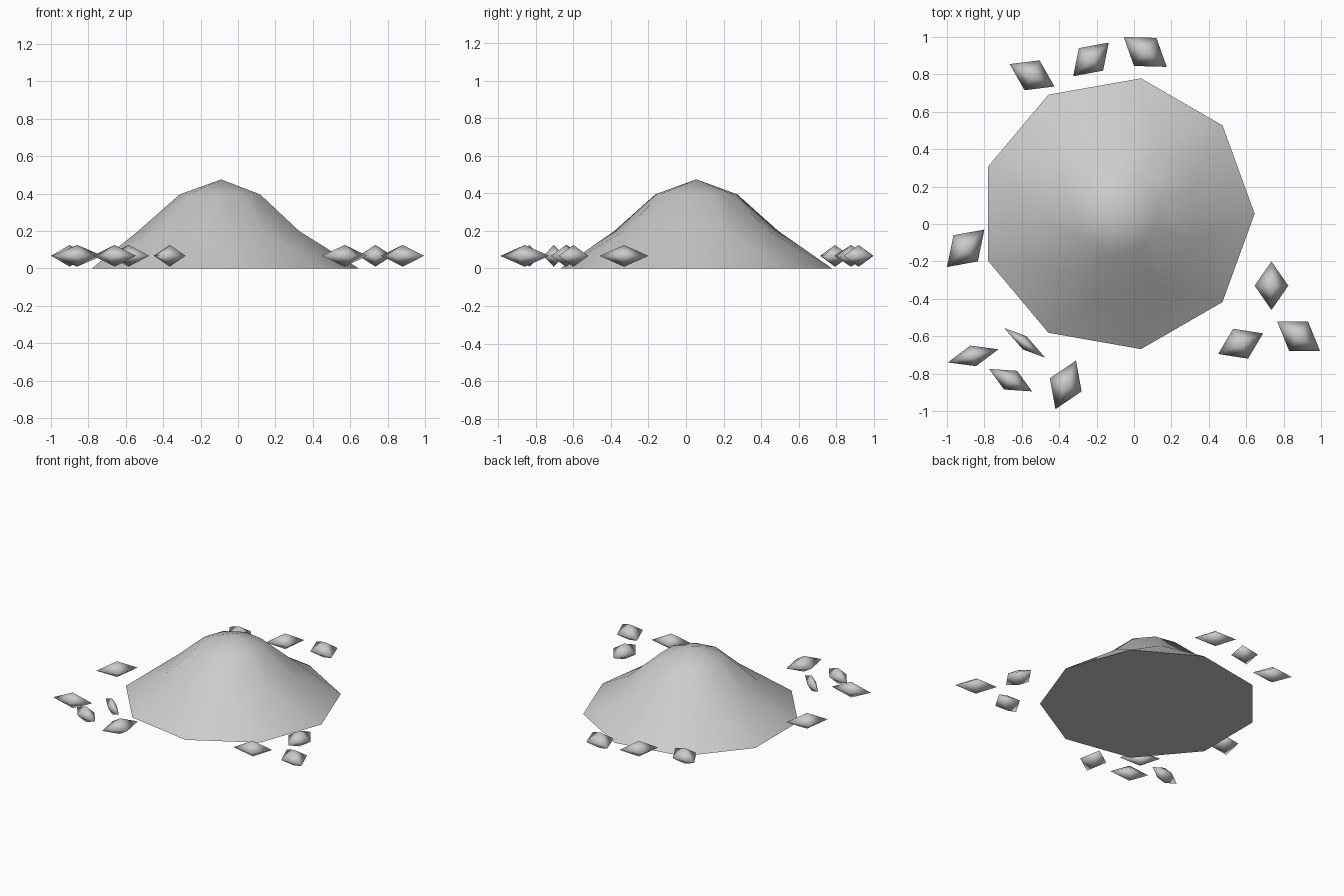
import bpy
import bmesh
import math
from mathutils import Vector

default_cube = bpy.data.objects.get("Cube")
if default_cube:
    bpy.data.objects.remove(default_cube, do_unlink=True)


def make_material(name, value):
    material = bpy.data.materials.new(name)
    material.use_nodes = True
    colour = (value, value, value, 1)
    material.diffuse_color = colour
    shader = material.node_tree.nodes["Principled BSDF"]
    shader.inputs["Base Color"].default_value = colour
    return material


def add_object(name, bm, material):
    """Turn a bmesh into a linked object with one material."""
    bmesh.ops.recalc_face_normals(bm, faces=bm.faces)
    mesh = bpy.data.meshes.new(name)
    bm.to_mesh(mesh)
    bm.free()
    mesh.materials.append(material)
    obj = bpy.data.objects.new(name, mesh)
    bpy.context.scene.collection.objects.link(obj)
    return obj


stone_grey = make_material("stone grey", 0.6)

# Mound: nine-sided rings, the upper two turned half a step from the base
SIDES = 9
STEP = math.tau / SIDES
CENTRE = Vector((-0.09, 0.055, 0))


def make_ring(bm, radius, height, turn):
    ring = []
    for i in range(SIDES):
        angle = (i + turn) * STEP
        offset = Vector((radius * math.cos(angle), radius * math.sin(angle), height))
        ring.append(bm.verts.new(CENTRE + offset))
    return ring


bm = bmesh.new()
base = make_ring(bm, 0.735, 0, 0)
shoulder = make_ring(bm, 0.443, 0.2, 0.5)
crown = make_ring(bm, 0.222, 0.395, 0.5)
peak = bm.verts.new(CENTRE + Vector((0, 0, 0.475)))
bm.faces.new(base)
for i in range(SIDES):
    j = (i + 1) % SIDES
    bm.faces.new((base[i], base[j], shoulder[i]))
    bm.faces.new((shoulder[i], base[j], shoulder[j]))
    bm.faces.new((shoulder[i], shoulder[j], crown[j], crown[i]))
    bm.faces.new((crown[i], crown[j], peak))
mound = add_object("mound", bm, stone_grey)

bpy.ops.object.select_all(action="DESELECT")
mound.select_set(True)
bpy.context.view_layer.objects.active = mound
bpy.ops.object.shade_smooth_by_angle(angle=math.radians(60))

# Loose stones: skewed eight-faced diamonds
# Each row holds the middle, then the two half diagonals of the waist
STONES = [
    (-.545, .795, .12, -.06, .04, .08),
    (-.23, .88, .065, -.06, .095, .09),
    (.06, .92, .115, -.08, .06, .075),
    (-.9, -.13, .065, -.07, .1, .1),
    (.735, -.33, 0, -.13, .09, 0),
    (.57, -.64, .04, -.08, .12, .055),
    (.88, -.6, .115, -.08, .05, .08),
    (-.86, -.705, .015, -.055, .135, .035),
    (-.585, -.635, .11, -.08, .01, .035),
    (-.66, -.835, .115, -.06, .035, .05),
    (-.365, -.86, .055, .13, .085, -.035),
]
WAIST = 0.067
HALF_HEIGHT = 0.058

for number, (x, y, ux, uy, vx, vy) in enumerate(STONES, start=1):
    middle = Vector((x, y, WAIST))
    u = Vector((ux, uy, 0))
    v = Vector((vx, vy, 0))
    up = Vector((0, 0, HALF_HEIGHT))
    bm = bmesh.new()
    waist = [bm.verts.new(middle + side) for side in (u, v, -u, -v)]
    for tip in (up, -up):
        point = bm.verts.new(middle + tip)
        for i in range(len(waist)):
            bm.faces.new((waist[i - 1], waist[i], point))
    for face in bm.faces:
        face.smooth = True
    add_object(f"loose_stone_{number}", bm, stone_grey)
